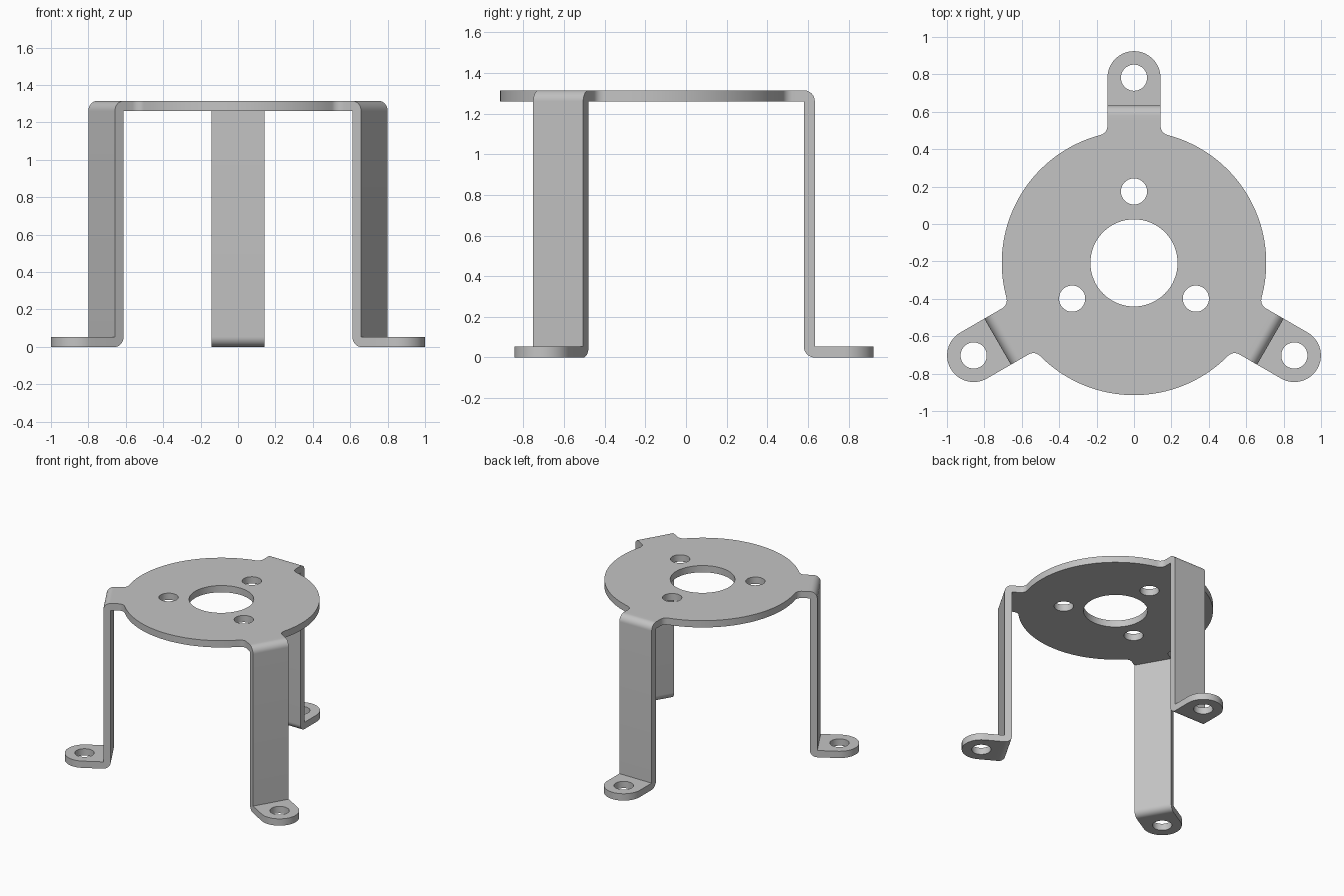
import bpy, bmesh
from math import pi, sin, cos, asin, sqrt, hypot
from mathutils import Matrix, Vector

if "Cube" in bpy.data.objects:
    bpy.data.objects.remove(bpy.data.objects["Cube"], do_unlink=True)

# Main dimensions, radii measured from the plate axis
AXIS_Y = -0.208
HEIGHT, THICK = 1.315, 0.054
DISC_R, HALF_W, FILLET = 0.707, 0.142, 0.05
LEG_OUT = 0.842
LEG_IN = LEG_OUT - THICK
PLATE_END, FOOT_START, FOOT_HOLE = 0.76, 0.87, 0.99
BOLT_R, BOLT_CIRCLE, BORE_R = 0.07, 0.382, 0.233
EPS = 1e-4

steel = bpy.data.materials.new("plain grey metal")
steel.use_nodes = True
GREY = (0.55, 0.55, 0.55, 1)
steel.diffuse_color = GREY
steel.node_tree.nodes["Principled BSDF"].inputs["Base Color"].default_value = GREY


def arc(cx, cy, r, start, end, steps):
    return [Vector((cx + r * cos(start + (end - start) * i / steps),
                    cy + r * sin(start + (end - start) * i / steps), 0))
            for i in range(steps + 1)]


def circle(cx, cy, r, steps=48):
    return arc(cx, cy, r, 0, 2 * pi, steps)[:-1]


def sheet(name, loops, depth, frame, is_joint):
    """Fill outline and holes, extrude, and leave the joint ends open."""
    bm = bmesh.new()
    edges = []
    for loop in loops:
        verts = [bm.verts.new(p) for p in loop]
        edges += [bm.edges.new((v, verts[i - 1])) for i, v in enumerate(verts)]
    bmesh.ops.triangle_fill(bm, edges=edges, use_beauty=True)
    grown = bmesh.ops.extrude_face_region(bm, geom=bm.faces[:], use_keep_orig=True)
    moved = [g for g in grown["geom"] if isinstance(g, bmesh.types.BMVert)]
    bmesh.ops.translate(bm, verts=moved, vec=(0, 0, depth))
    bmesh.ops.recalc_face_normals(bm, faces=bm.faces[:])
    ends = [f for f in bm.faces if all(is_joint(v.co) for v in f.verts)]
    bmesh.ops.delete(bm, geom=ends, context='FACES')
    bm.transform(frame)
    mesh = bpy.data.meshes.new(name)
    bm.to_mesh(mesh)
    bm.free()
    mesh.materials.append(steel)
    obj = bpy.data.objects.new(name, mesh)
    bpy.context.collection.objects.link(obj)
    bpy.ops.object.select_all(action='DESELECT')
    obj.select_set(True)
    bpy.context.view_layer.objects.active = obj
    bpy.ops.object.shade_smooth_by_angle()
    return obj


axis = Matrix.Translation((0, AXIS_Y, 0))
turns = {"back": pi / 2, "right": pi * 7 / 6, "left": pi * 11 / 6}

# Top plate: disc with three filleted tabs, centre bore and bolt holes
blend = asin((HALF_W + FILLET) / (DISC_R + FILLET))
fillet_x = sqrt((DISC_R + FILLET) ** 2 - (HALF_W + FILLET) ** 2)
side = arc(fillet_x, -HALF_W - FILLET, FILLET, pi - blend, pi / 2, 8)
side.append(Vector((PLATE_END, -HALF_W, 0)))
tab = side + [Vector((p.x, -p.y, 0)) for p in reversed(side)]
tab += arc(0, 0, DISC_R, blend, 2 * pi / 3 - blend, 40)[1:-1]
outline, holes = [], [circle(0, 0, BORE_R, 64)]
for angle in turns.values():
    outline += [Matrix.Rotation(angle, 3, 'Z') @ p for p in tab]
    holes.append(circle(BOLT_CIRCLE * cos(angle), BOLT_CIRCLE * sin(angle), BOLT_R))
tab_corner = hypot(PLATE_END, HALF_W)
sheet("top_plate", [outline] + holes, THICK,
      axis @ Matrix.Translation((0, 0, HEIGHT - THICK)),
      lambda c: abs(hypot(c.x, c.y) - tab_corner) < EPS)

# Leg profile (radius, height): bent over at the top, out at the bottom
profile = [Vector((PLATE_END, HEIGHT - THICK, 0)), Vector((PLATE_END, HEIGHT, 0))]
profile += arc(LEG_IN, HEIGHT - THICK, THICK, pi / 2, 0, 10)
profile += [Vector((LEG_OUT, THICK, 0)), Vector((FOOT_START, THICK, 0)),
            Vector((FOOT_START, 0, 0))]
profile += arc(LEG_OUT, THICK, THICK, pi * 3 / 2, pi, 10)
profile.append(Vector((LEG_IN, HEIGHT - THICK, 0)))

# Foot: rounded lug with a bolt hole
lug = [Vector((FOOT_START, -HALF_W, 0))]
lug += arc(FOOT_HOLE, 0, HALF_W, -pi / 2, pi / 2, 32)
lug.append(Vector((FOOT_START, HALF_W, 0)))

for place, angle in turns.items():
    turn = axis @ Matrix.Rotation(angle, 4, 'Z')
    upright = (turn @ Matrix.Rotation(pi / 2, 4, 'X')
               @ Matrix.Translation((0, 0, -HALF_W)))
    sheet(place + "_leg", [profile], 2 * HALF_W, upright,
          lambda c: c.x < PLATE_END + EPS or c.x > FOOT_START - EPS)
    sheet(place + "_foot", [lug, circle(FOOT_HOLE, 0, BOLT_R)], THICK, turn,
          lambda c: c.x < FOOT_START + EPS)
